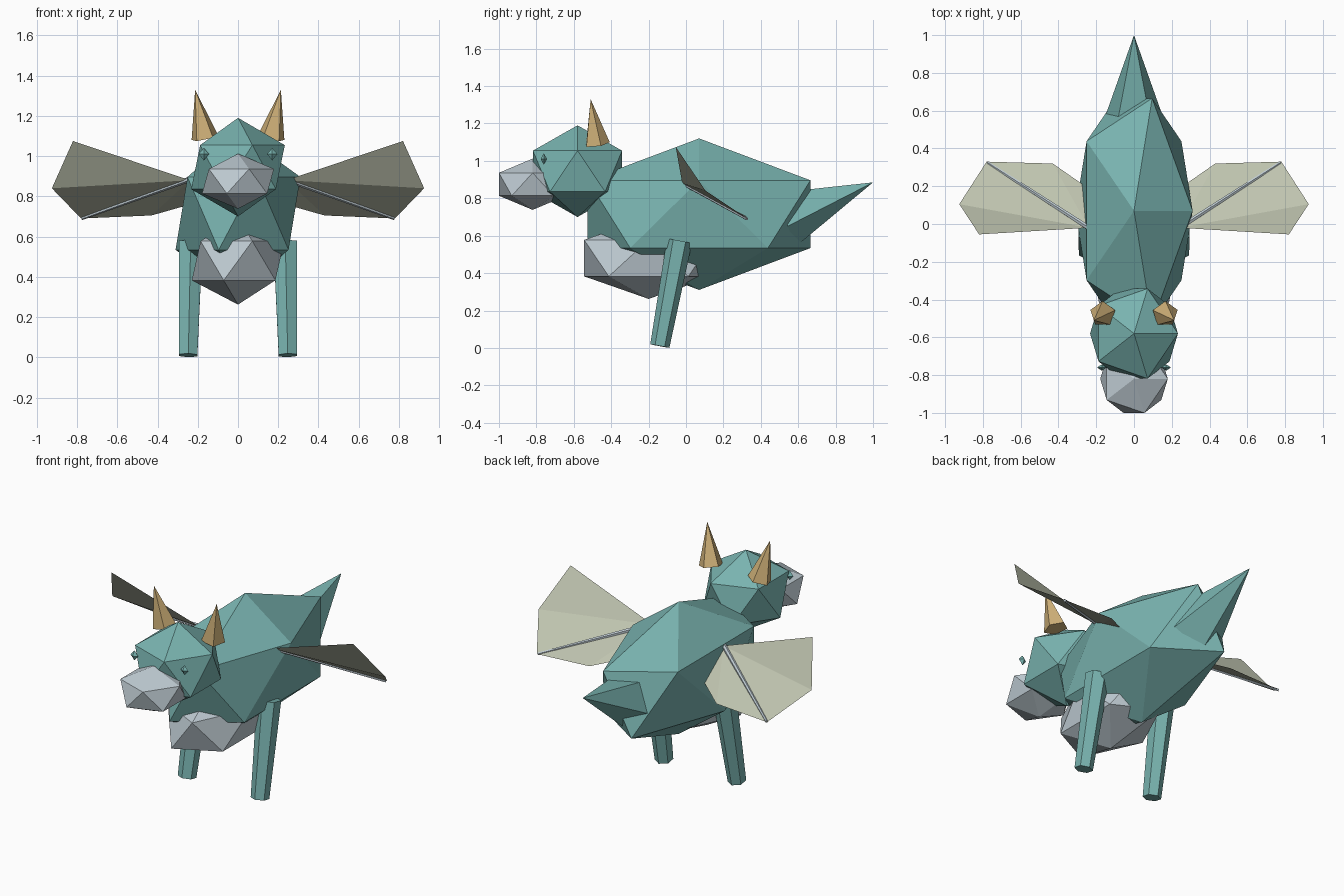
import bpy, bmesh
from mathutils import Vector, Matrix

if "Cube" in bpy.data.objects:
    bpy.data.objects.remove(bpy.data.objects["Cube"], do_unlink=True)


def material(name, rgb):
    m = bpy.data.materials.new(name)
    m.use_nodes = True
    m.diffuse_color = (*rgb, 1)
    m.node_tree.nodes["Principled BSDF"].inputs["Base Color"].default_value = (*rgb, 1)
    return m


TEAL = material("teal skin", (0.19, 0.45, 0.43))
GREY = material("pale grey", (0.52, 0.60, 0.65))
GOLD = material("horn gold", (0.63, 0.44, 0.19))
SAGE = material("wing sage", (0.52, 0.55, 0.43))


def finish(name, bm, mat, fix_normals=True):
    if fix_normals:
        bmesh.ops.recalc_face_normals(bm, faces=bm.faces)
    mesh = bpy.data.meshes.new(name)
    bm.to_mesh(mesh)
    bm.free()
    mesh.materials.append(mat)
    obj = bpy.data.objects.new(name, mesh)
    bpy.context.collection.objects.link(obj)
    return obj


def gem(name, centre, radii, mat):
    """Stretched twenty-sided lump."""
    bm = bmesh.new()
    bmesh.ops.create_icosphere(bm, subdivisions=1, radius=1)
    bmesh.ops.transform(bm, verts=bm.verts,
                        matrix=Matrix.Translation(centre) @ Matrix.Diagonal((*radii, 1)))
    return finish(name, bm, mat)


def spike(name, start, end, r1, r2, sides, mat, side=1):
    """Tapered prism from start to end; side=-1 mirrors it in x."""
    a, b = Vector(start), Vector(end)
    axis = b - a
    bm = bmesh.new()
    bmesh.ops.create_cone(bm, cap_ends=True, segments=sides, radius1=r1,
                          radius2=r2, depth=axis.length)
    bmesh.ops.remove_doubles(bm, verts=bm.verts, dist=0.0001)
    turn = Vector((0, 0, 1)).rotation_difference(axis).to_matrix().to_4x4()
    mirror = Matrix.Diagonal((side, 1, 1, 1))
    bmesh.ops.transform(bm, verts=bm.verts,
                        matrix=mirror @ Matrix.Translation((a + b) / 2) @ turn)
    return finish(name, bm, mat)


def eye(name, side):
    bm = bmesh.new()
    for axis, r in enumerate((0.026, 0.017, 0.031)):
        for sign in (-1, 1):
            p = Vector((0.17 * side, -0.76, 1.01))
            p[axis] += sign * r
            bm.verts.new(p)
    bmesh.ops.convex_hull(bm, input=bm.verts)
    return finish(name, bm, TEAL)


def wing(name, side):
    """Fan of flat panels spreading from the shoulder."""
    rim = [(0.82, -0.055, 1.075), (0.925, 0.105, 0.84), (0.78, 0.33, 0.69),
           (0.43, 0.32, 0.705), (0.20, 0.16, 0.77)]
    bm = bmesh.new()
    root = bm.verts.new((0.24 * side, -0.02, 0.88))
    pts = [bm.verts.new((x * side, y, z)) for x, y, z in rim]
    for p, q in zip(pts, pts[1:]):
        face = bm.faces.new((root, p, q))
        face.normal_update()
        if face.normal.z < 0:
            face.normal_flip()
    return finish(name, bm, SAGE, False)


# Body, head, muzzle and chest
gem("body", (0, 0.07, 0.715), (0.347, 0.70, 0.405), TEAL)
gem("head", (0, -0.58, 0.945), (0.26, 0.28, 0.245), TEAL)
gem("muzzle", (0, -0.82, 0.875), (0.20, 0.212, 0.137), GREY)
gem("chest", (0, -0.20, 0.48), (0.257, 0.405, 0.218), GREY)

# Tail
spike("tail", (0, 0.525, 0.70), (0, 1.0, 0.885), 0.17, 0, 5, TEAL)

# Paired parts
for label, s in (("left", 1), ("right", -1)):
    eye(label + "_eye", s)
    spike(label + "_horn", (0.165, -0.477, 1.09), (0.213, -0.51, 1.33),
          0.07, 0, 5, GOLD, s)
    spike(label + "_leg", (0.247, -0.14, 0.01), (0.235, -0.035, 0.572),
          0.052, 0.068, 6, TEAL, s)
    wing(label + "_wing", s)
    spike(label + "_wing_strut", (0.24, -0.02, 0.885), (0.775, 0.325, 0.69),
          0.014, 0.008, 6, GREY, s)
